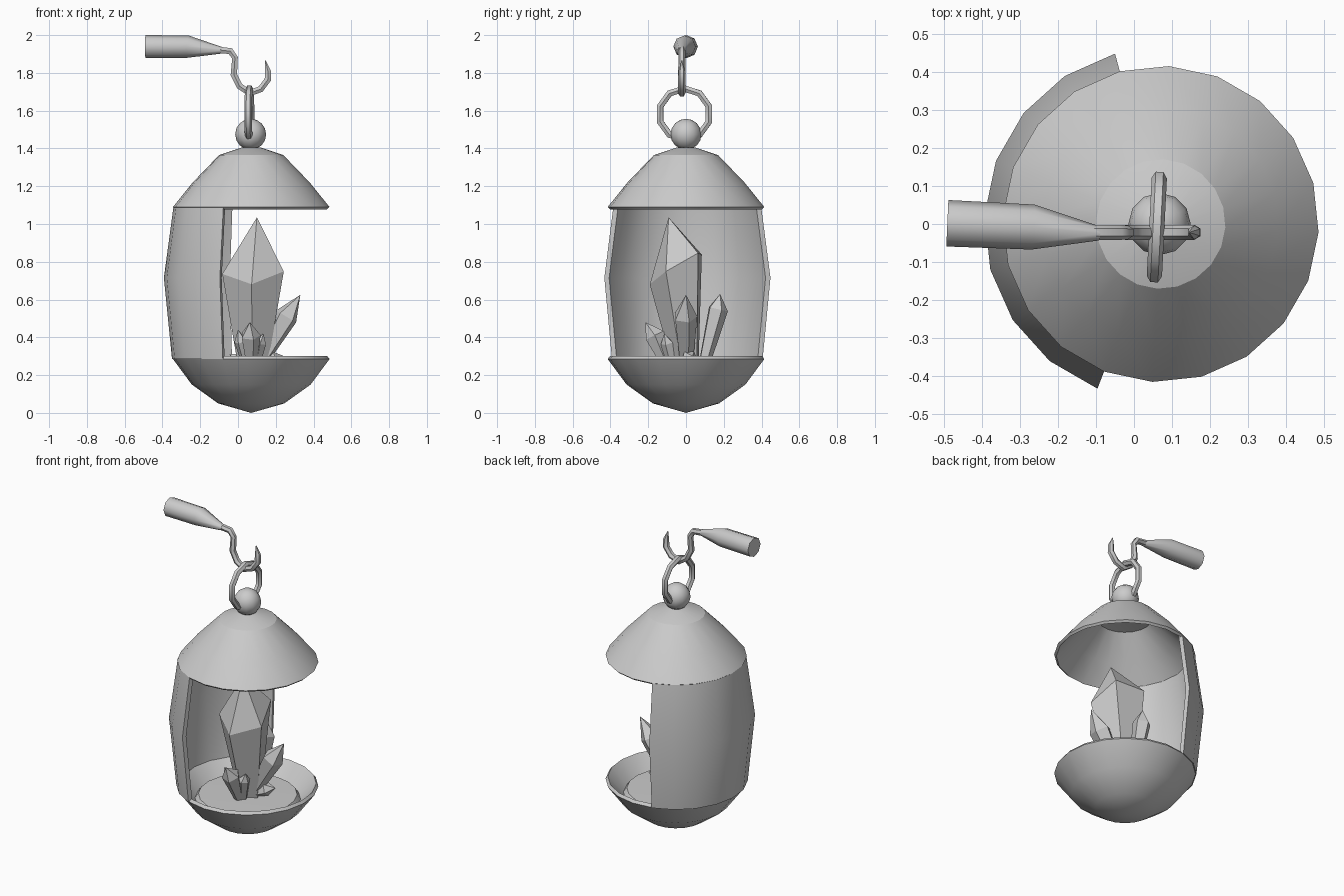
import bpy, bmesh
from math import sin, cos, pi, radians
from mathutils import Vector, Matrix

if "Cube" in bpy.data.objects:
    bpy.data.objects.remove(bpy.data.objects["Cube"])

CX = 0.07           # lantern axis
SEG = 20            # sides of the turned parts
START = radians(-3)


def finish(name, bm, smooth=None):
    bmesh.ops.remove_doubles(bm, verts=bm.verts, dist=1e-5)
    bmesh.ops.recalc_face_normals(bm, faces=bm.faces)
    me = bpy.data.meshes.new(name)
    bm.to_mesh(me)
    bm.free()
    ob = bpy.data.objects.new(name, me)
    bpy.context.collection.objects.link(ob)
    if smooth:
        bpy.context.view_layer.objects.active = ob
        bpy.ops.object.select_all(action='DESELECT')
        ob.select_set(True)
        bpy.ops.object.shade_smooth_by_angle(angle=radians(smooth))
    return ob


def lathe(name, profile, start=START, steps=SEG, closed=False):
    """Turn an (r, z) profile; a closed profile on a partial turn gets end caps."""
    bm = bmesh.new()
    rings = []
    for i in range(steps + 1):
        a = start + i * 2 * pi / SEG
        rings.append([bm.verts.new((CX + r * cos(a), r * sin(a), z)) for r, z in profile])
    n = len(profile)
    for a, b in zip(rings, rings[1:]):
        for j in range(n if closed else n - 1):
            k = (j + 1) % n
            quad = [a[j], b[j], b[k], a[k]]
            if profile[j][0] == 0:
                quad = [a[j], b[k], a[k]]
            elif profile[k][0] == 0:
                quad = [a[j], b[j], a[k]]
            bm.faces.new(quad)
    if closed:
        for ring in (rings[0], rings[-1]):
            h = n // 2
            for j in range(h - 1):
                bm.faces.new([ring[j], ring[j + 1], ring[n - 2 - j], ring[n - 1 - j]])
    return finish(name, bm, 25)


def tube(name, points, depth, cyclic=False, res=2):
    """Poly path of (x, y, z, relative radius) swept with a low-poly round section."""
    cu = bpy.data.curves.new(name + "_path", 'CURVE')
    cu.dimensions = '3D'
    cu.bevel_depth = depth
    cu.bevel_resolution = res
    cu.use_fill_caps = True
    sp = cu.splines.new('POLY')
    sp.points.add(len(points) - 1)
    for p, (x, y, z, r) in zip(sp.points, points):
        p.co = (x, y, z, 1)
        p.radius = r
    sp.use_cyclic_u = cyclic
    tmp = bpy.data.objects.new(name + "_path", cu)
    bpy.context.collection.objects.link(tmp)
    dg = bpy.context.evaluated_depsgraph_get()
    me = bpy.data.meshes.new_from_object(tmp.evaluated_get(dg))
    bm = bmesh.new()
    bm.from_mesh(me)
    bpy.data.objects.remove(tmp)
    return finish(name, bm, 50)


def crystal(name, base, mid, tip, r0, r1, sides=5, normal=None, phase=0.0):
    """Faceted shard: narrow base ring, wide shoulder ring, pointed tip."""
    base, mid, tip = Vector(base), Vector(mid), Vector(tip)
    axis = Vector(normal) if normal else tip - base
    q = Vector((0, 0, 1)).rotation_difference(axis)
    bm = bmesh.new()

    def ring(c, r):
        return [bm.verts.new(c + q @ Vector((r * cos(phase + i * 2 * pi / sides),
                                             r * sin(phase + i * 2 * pi / sides), 0)))
                for i in range(sides)]
    lo, hi = ring(base, r0), ring(mid, r1)
    top = bm.verts.new(tip)
    bm.faces.new(lo)
    for i in range(sides):
        k = (i + 1) % sides
        bm.faces.new([lo[i], lo[k], hi[k], hi[i]])
        bm.faces.new([hi[i], hi[k], top])
    return finish(name, bm)


# Bowl with a recessed floor
lathe("bowl", [(0, 0), (0.175, 0.05), (0.315, 0.15), (0.415, 0.285), (0.402, 0.302),
               (0.31, 0.20), (0.29, 0.23), (0, 0.235)])

# Domed roof, hollow underneath
lathe("roof", [(0, 1.41), (0.05, 1.405), (0.17, 1.365), (0.31, 1.22), (0.415, 1.09),
               (0.402, 1.078), (0.295, 1.195), (0.16, 1.335), (0, 1.36)])

# Curved back shell joining bowl and roof
lathe("back_shell", [(0.42, 0.285), (0.463, 0.715), (0.412, 1.092),
                     (0.385, 1.092), (0.436, 0.715), (0.393, 0.285)],
      start=radians(105), steps=8, closed=True)

# Ball finial
bm = bmesh.new()
bmesh.ops.create_uvsphere(bm, u_segments=12, v_segments=8, radius=0.082,
                          matrix=Matrix.Translation((0.067, 0, 1.475)))
finish("finial_ball", bm, 40)

# Hanging ring
pts = []
for i in range(10):
    a = radians(18) + i * 2 * pi / 10
    y = 0.135 * cos(a)
    pts.append((0.06 + 0.05 * y, -0.008 + y, 1.582 + 0.135 * sin(a), 1))
tube("hanging_ring", pts, 0.02, cyclic=True, res=1)

# Hook and handle
hook = [(-0.13, 1.925, 1), (-0.04, 1.915, 1), (-0.016, 1.88, .9), (-0.022, 1.79, 1),
        (0.008, 1.73, 1), (0.062, 1.693, 1), (0.12, 1.714, 1), (0.158, 1.765, 1),
        (0.158, 1.81, .9), (0.145, 1.867, .08)]
tube("hook", [(x, -0.022, z, r) for x, z, r in hook], 0.02, res=1)
tube("handle", [(-0.49, 0.002, 1.939, 1), (-0.265, -0.008, 1.939, .97),
                (-0.09, -0.025, 1.92, .3)], 0.061)

# Crystal cluster
crystal("main_crystal", (0.08, 0.01, 0.22), (0.083, -0.045, 0.77), (0.10, -0.092, 1.035),
        0.075, 0.172, 5, normal=(-0.1, -0.6, 1), phase=radians(265))
crystal("right_crystal", (0.10, 0.0, 0.24), (0.255, -0.005, 0.51), (0.33, 0.0, 0.625),
        0.035, 0.065, 5, phase=radians(20))
crystal("rear_crystal", (0.08, 0.09, 0.24), (0.08, 0.168, 0.55), (0.085, 0.18, 0.63),
        0.03, 0.055, 5, phase=0.4)
small = [((0.07, -0.09, 0.23), (0.065, -0.165, 0.41), (0.063, -0.215, 0.48), 0.025, 0.055),
         ((0.05, -0.07, 0.23), (0.015, -0.12, 0.38), (0.0, -0.14, 0.44), 0.02, 0.035),
         ((0.09, -0.07, 0.23), (0.115, -0.10, 0.37), (0.135, -0.115, 0.42), 0.02, 0.035),
         ((0.09, 0.0, 0.25), (0.19, 0.02, 0.29), (0.245, 0.035, 0.30), 0.04, 0.045),
         ((0.06, 0.02, 0.24), (-0.01, 0.03, 0.285), (-0.045, 0.03, 0.31), 0.03, 0.035)]
for i, (b, m, t, r0, r1) in enumerate(small):
    crystal(f"small_crystal_{i + 1}", b, m, t, r0, r1, 5, phase=0.5 * i)
